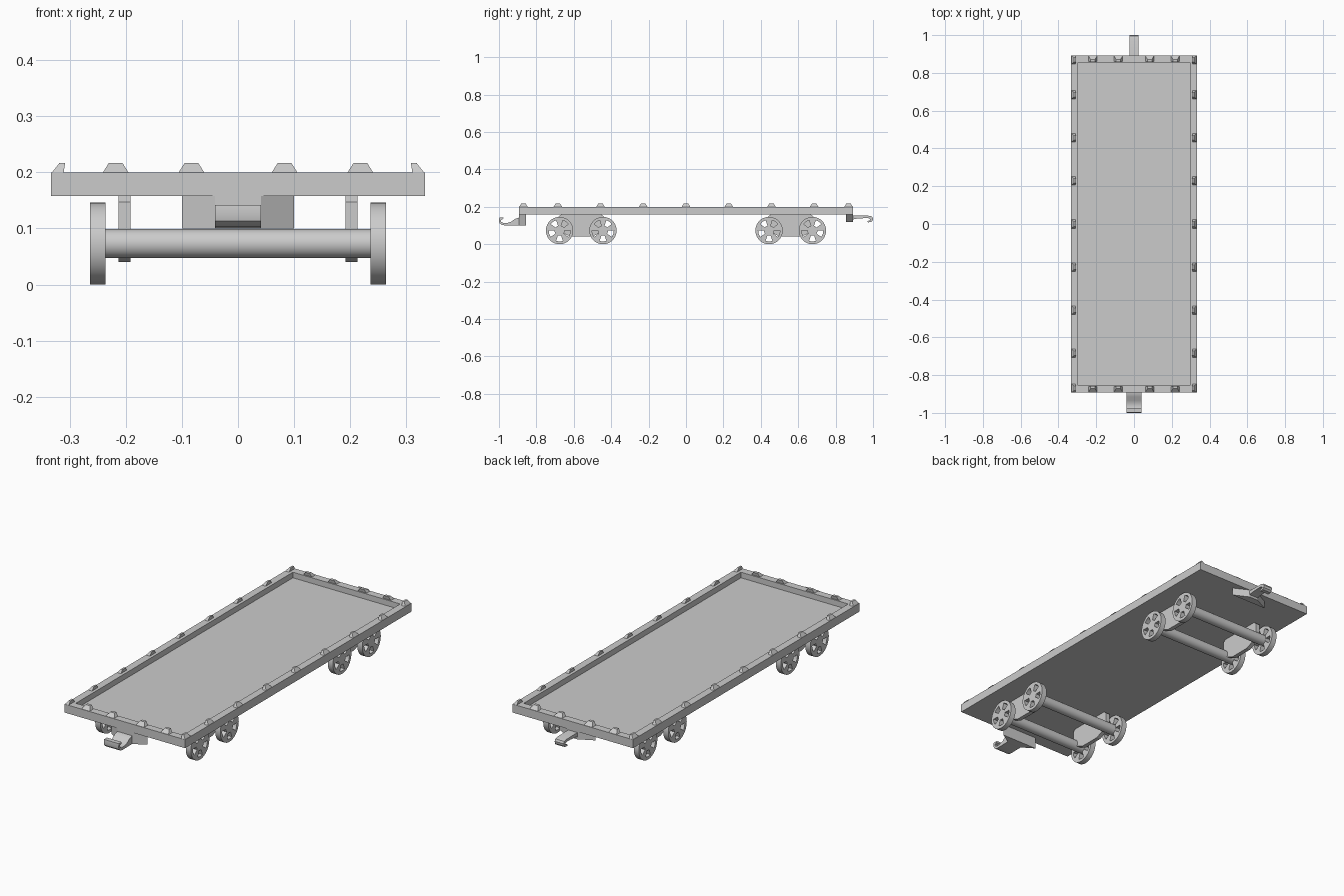
import bpy, bmesh
from math import sin, cos, pi, radians

if "Cube" in bpy.data.objects:
    bpy.data.objects.remove(bpy.data.objects["Cube"])


def finish(name, bm, smooth=False):
    bmesh.ops.remove_doubles(bm, verts=bm.verts, dist=1e-5)
    bmesh.ops.recalc_face_normals(bm, faces=bm.faces)
    me = bpy.data.meshes.new(name)
    bm.to_mesh(me)
    bm.free()
    ob = bpy.data.objects.new(name, me)
    bpy.context.collection.objects.link(ob)
    if smooth:
        bpy.ops.object.select_all(action='DESELECT')
        ob.select_set(True)
        bpy.context.view_layer.objects.active = ob
        bpy.ops.object.shade_smooth_by_angle(angle=radians(35))
    return ob


def loft(name, a, b, smooth=False):
    """Solid between two matching outlines."""
    bm = bmesh.new()
    va, vb = [bm.verts.new(p) for p in a], [bm.verts.new(p) for p in b]
    bm.faces.new(va)
    bm.faces.new(vb[::-1])
    n = len(va)
    for i in range(n):
        bm.faces.new((va[i], vb[i], vb[(i + 1) % n], va[(i + 1) % n]))
    return finish(name, bm, smooth)


def extrude_x(name, profile, x0, x1, smooth=False):
    return loft(name, [(x0, y, z) for y, z in profile],
                [(x1, y, z) for y, z in profile], smooth)


# Deck with a shallow tray inside the raised rim
W, L, BOTTOM, TOP = 0.333, 0.893, 0.158, 0.2
bm = bmesh.new()
bmesh.ops.create_cube(bm, size=1)
for v in bm.verts:
    v.co = (v.co.x * 2 * W, v.co.y * 2 * L, BOTTOM if v.co.z < 0 else TOP)
top = [f for f in bm.faces if f.calc_center_median().z > TOP - 0.001]
bmesh.ops.inset_region(bm, faces=top, thickness=0.037, use_even_offset=True)
floor = bmesh.ops.extrude_face_region(bm, geom=top)['geom']
bmesh.ops.delete(bm, geom=top, context='FACES_ONLY')
bmesh.ops.translate(bm, vec=(0, 0, -0.028),
                    verts=[g for g in floor if isinstance(g, bmesh.types.BMVert)])
finish("deck", bm)


# Tie-down lugs around the rim: (distance inward, half length, height)
def lug(name, place):
    base = [(0, -0.024), (0, 0.024), (0.022, 0.024), (0.022, -0.024)]
    cap = [(0.015, -0.012), (0.015, 0.012), (0.025, 0.012), (0.025, -0.012)]
    loft(name, [(*place(d, t), TOP - 0.002) for d, t in base],
         [(*place(d, t), 0.217) for d, t in cap])


for s in (-1, 1):
    for y in (-0.869, -0.685, -0.457, -0.229, 0, 0.229, 0.457, 0.685, 0.869):
        lug("side_lug", lambda d, t: (s * (W - d), y + t))
    for x in (-0.218, -0.083, 0.083, 0.218):
        lug("end_lug", lambda d, t: (x + t, s * (L - d * 1.4)))


# Wheel with five wedge openings
def wheel(x, y, r=0.073):
    n, radii = 40, (0.027, 0.058, r)
    bm = bmesh.new()
    rings = [[bm.verts.new((x - 0.014, y + q * sin(2 * pi * i / n),
                            r + q * cos(2 * pi * i / n))) for i in range(n)]
             for q in radii]
    bm.faces.new(rings[0])
    for k in range(2):
        for i in range(n):
            if k == 0 and 2 <= i % 8 < 6:
                continue
            j = (i + 1) % n
            bm.faces.new((rings[k][i], rings[k][j], rings[k + 1][j], rings[k + 1][i]))
    ext = bmesh.ops.extrude_face_region(bm, geom=list(bm.faces), use_keep_orig=True)['geom']
    bmesh.ops.translate(bm, vec=(0.028, 0, 0),
                        verts=[g for g in ext if isinstance(g, bmesh.types.BMVert)])
    finish("wheel", bm, True)


# Two trucks: side frames, axles and wheels
for cy in (-0.56, 0.56):
    half = [(0.055, 0.04), (0.122, 0.07), (0.122, 0.147), (0.105, 0.16)]
    frame = [(cy + y, z) for y, z in half] + [(cy - y, z) for y, z in half[::-1]]
    for s in (-1, 1):
        extrude_x("truck_side_frame", frame, s * 0.192, s * 0.213)
    for dy in (-0.116, 0.116):
        axle = [(cy + dy + 0.026 * cos(2 * pi * i / 32), 0.073 + 0.026 * sin(2 * pi * i / 32))
                for i in range(32)]
        extrude_x("axle", axle, -0.24, 0.24, True)
        for s in (-1, 1):
            wheel(s * 0.25, cy + dy)


# Coupler mounts: wedges narrowing toward each hook
def mount(name, s, narrow, low):
    plan = [(-0.1, s * 0.855), (0.1, s * 0.855), (narrow, s * L), (-narrow, s * L)]
    loft(name, [(x, y, low) for x, y in plan], [(x, y, BOTTOM + 0.001) for x, y in plan])


mount("front_coupler_mount", -1, 0.041, 0.1)
mount("rear_coupler_mount", 1, 0.025, 0.12)

# Front hook turns up, rear hook turns down
front = [(-0.88, 0.1), (-0.9, 0.101), (-0.93, 0.101), (-0.965, 0.1), (-0.985, 0.103),
         (-0.997, 0.113), (-1.0, 0.126), (-0.998, 0.142), (-0.975, 0.142), (-0.978, 0.135),
         (-0.988, 0.13), (-0.988, 0.12), (-0.978, 0.114), (-0.955, 0.114), (-0.935, 0.12),
         (-0.915, 0.135), (-0.893, 0.142), (-0.88, 0.142)]
extrude_x("front_hook", front, -0.041, 0.041, True)
rear = [(0.88, 0.13), (0.91, 0.136), (0.95, 0.139), (0.976, 0.139), (0.984, 0.135),
        (0.984, 0.128), (0.97, 0.124), (0.972, 0.117), (0.99, 0.118), (0.998, 0.126),
        (1.0, 0.138), (0.995, 0.148), (0.98, 0.152), (0.88, 0.154)]
extrude_x("rear_hook", rear, -0.025, 0.025, True)
